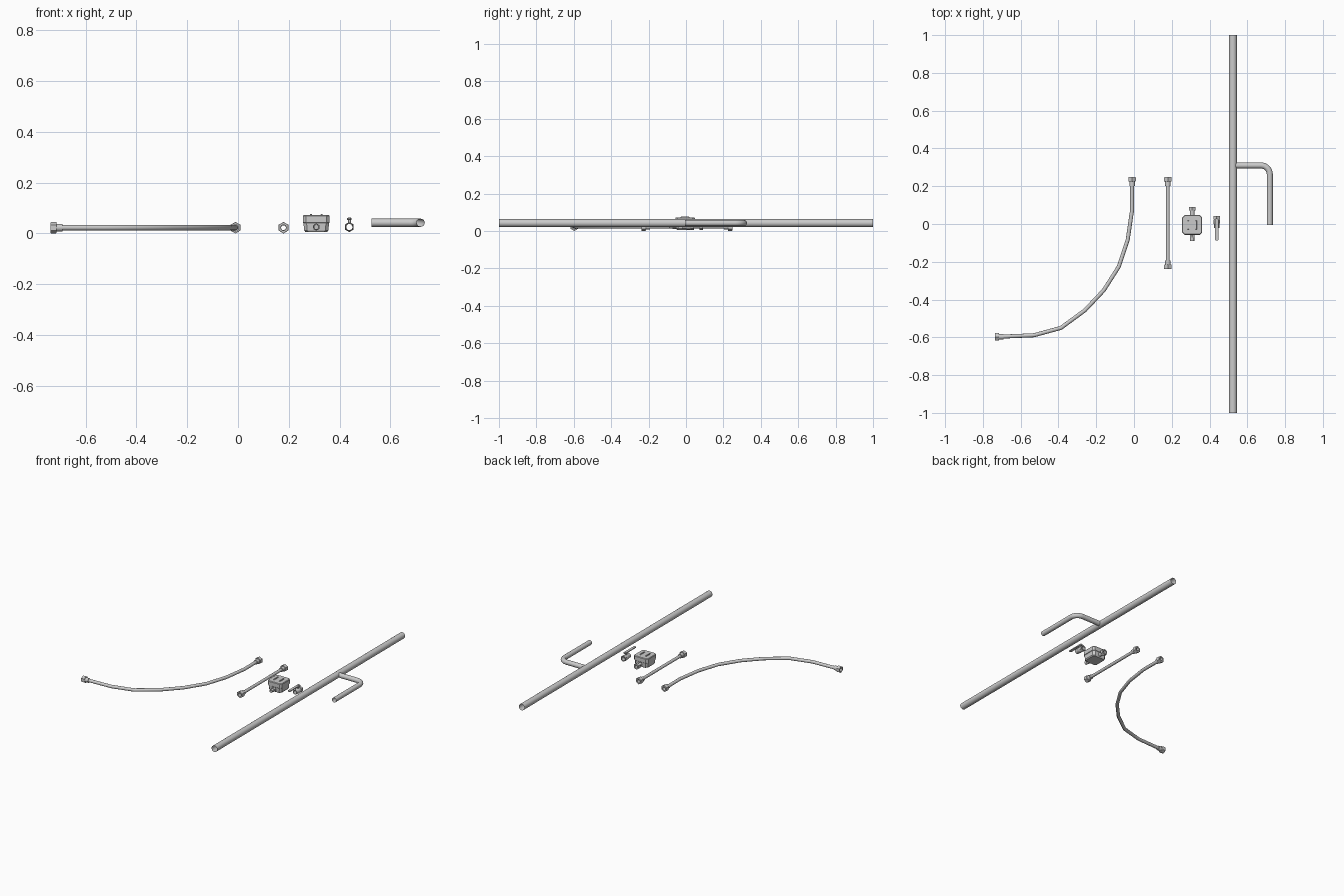
import bpy, bmesh, math
from mathutils import Vector, Matrix

if "Cube" in bpy.data.objects:
    bpy.data.objects.remove(bpy.data.objects["Cube"])


def finish(name, bm, recalc=True):
    if recalc:
        bmesh.ops.recalc_face_normals(bm, faces=bm.faces)
    me = bpy.data.meshes.new(name)
    bm.to_mesh(me)
    bm.free()
    ob = bpy.data.objects.new(name, me)
    bpy.context.collection.objects.link(ob)
    bpy.ops.object.select_all(action='DESELECT')
    ob.select_set(True)
    bpy.context.view_layer.objects.active = ob
    bpy.ops.object.shade_smooth_by_angle(angle=math.radians(29))
    return ob


def skin(bm, rings, closed=False):
    vs = [[bm.verts.new(p) for p in r] for r in rings]
    n = len(vs[0])
    pairs = list(zip(vs, vs[1:])) + ([(vs[-1], vs[0])] if closed else [])
    for a, b in pairs:
        for i in range(n):
            j = (i + 1) % n
            bm.faces.new((a[i], a[j], b[j], b[i]))
    return vs


def sweep(name, pts, z, r, n=16):
    """Open tube along a flat path in the xy plane."""
    pts = [Vector((x, y, z)) for x, y in pts]
    up, rings = Vector((0, 0, 1)), []
    for i, p in enumerate(pts):
        d0 = (p - pts[i - 1]).normalized() if i else None
        d1 = (pts[i + 1] - p).normalized() if i < len(pts) - 1 else None
        d = ((d0 or d1) + (d1 or d0)).normalized()
        s = d.cross(up) / d.dot(d1 or d0)
        rings.append([p + r * (math.cos(t) * s + math.sin(t) * up)
                      for t in (2 * math.pi * k / n for k in range(n))])
    bm = bmesh.new()
    skin(bm, rings)
    # outward normals on the open shell
    f = bm.faces[:] and next(iter(bm.faces))
    f.normal_update()
    mid = (pts[0] + pts[1]) / 2
    if f.normal.dot(f.calc_center_median() - mid) < 0:
        bmesh.ops.reverse_faces(bm, faces=bm.faces[:])
    return finish(name, bm, False)


def turned(name, origin, direction, profile, closed=True, n=24):
    """Turned part: profile of (distance, radius, is_hex) along a direction."""
    rings = []
    for s, r, hexa in profile:
        ring = []
        for k in range(n):
            t = 2 * math.pi * k / n
            q = r
            if hexa:
                q = r * math.cos(math.pi / 6) / math.cos(t % (math.pi / 3) - math.pi / 6)
            # z carries the hex point
            ring.append(Vector((q * math.sin(t), s, q * math.cos(t))))
        rings.append(ring)
    bm = bmesh.new()
    skin(bm, rings, closed)
    ang = math.atan2(direction[1], direction[0]) - math.pi / 2
    bm.transform(Matrix.Translation(origin) @ Matrix.Rotation(ang, 4, 'Z'))
    return finish(name, bm)


def chamfer_rect(hx, hy, c, cx, cy, z):
    q = [(hx, hy - c), (hx - c, hy), (c - hx, hy), (-hx, hy - c),
         (-hx, c - hy), (c - hx, -hy), (hx - c, -hy), (hx, c - hy)]
    return [Vector((cx + x, cy + y, z)) for x, y in q]


def block(name, cx, cy, sections):
    bm = bmesh.new()
    vs = skin(bm, [chamfer_rect(hx, hy, c, cx, cy, z) for hx, hy, c, z in sections])
    bm.faces.new(vs[0])
    bm.faces.new(vs[-1])
    return finish(name, bm)


ZH = 0.0225
NUT = [(0, .011, 0), (0, .021, 1), (-.002, .0225, 1), (-.021, .0225, 1),
       (-.023, .021, 1), (-.023, .0145, 0), (-.046, .0145, 0), (-.046, .0095, 0), (-.02, .0095, 0)]

# Curved hose
sweep("curved_hose", [(-.01, .235), (-.01, .075), (-.033, -.082), (-.08, -.225), (-.16, -.351),
                      (-.26, -.457), (-.387, -.55), (-.53, -.589), (-.72, -.597)], ZH, .0105)
turned("curved_hose_nut_back", (-.01, .248, ZH), (0, 1), NUT)
turned("curved_hose_nut_left", (-.737, -.597, ZH), (-1, 0), NUT)

# Straight hose
sweep("straight_hose", [(.179, .235), (.179, -.225)], ZH, .0098)
turned("straight_hose_nut_back", (.179, .248, ZH), (0, 1), NUT)
turned("straight_hose_nut_front", (.179, -.238, ZH), (0, -1), NUT)

# Regulator housing with lid, top ribs and ports
RX, RY = .308, -.005
block("regulator_body", RX, RY, [(.043, .044, .012, .006), (.048, .048, .012, .012), (.050, .050, .012, .040),
                                 (.053, .052, .012, .042), (.053, .052, .012, .068), (.050, .049, .012, .072)])
for side, sx in (("left", -1), ("right", 1)):
    block("regulator_rib_" + side, RX + sx * .021, RY, [(.004, .024, .001, .070), (.003, .022, .001, .077)])
turned("regulator_inlet", (RX, .090, .025), (0, 1),
       [(0, .010, 0), (0, .020, 1), (-.019, .020, 1), (-.019, .012, 0), (-.05, .012, 0), (-.05, .010, 0)])
turned("regulator_outlet", (RX, -.090, .025), (0, -1),
       [(0, .008, 0), (0, .011, 0), (-.018, .011, 0), (-.018, .0145, 1), (-.05, .0145, 1), (-.05, .008, 0)])

# Shut-off valve with lever
VX, VZ = .438, .025
turned("valve_body", (VX, .042, VZ), (0, 1),
       [(0, .012, 0), (0, .020, 1), (-.015, .020, 1), (-.015, .015, 0), (-.022, .017, 0),
        (-.038, .017, 0), (-.043, .015, 0), (-.062, .015, 0), (-.062, .012, 0)])
block("valve_stem", VX, .012, [(.006, .006, .002, .038), (.006, .006, .002, .062)])
block("valve_lever_head", VX, .012, [(.009, .016, .004, .052), (.009, .016, .004, .060)])
block("valve_lever", VX, -.041, [(.0085, .046, .004, .054), (.0085, .046, .004, .060)])

# Main pipe and bent branch
PZ = .042
sweep("main_pipe", [(.524, -1), (.524, 1)], PZ, .021, 24)
bend = [(.672 + .047 * math.sin(a), .263 + .047 * math.cos(a)) for a in
        (math.pi / 2 * i / 8 for i in range(9))]
sweep("branch_pipe", [(.526, .31)] + bend + [(.719, -.006)], PZ, .016)
